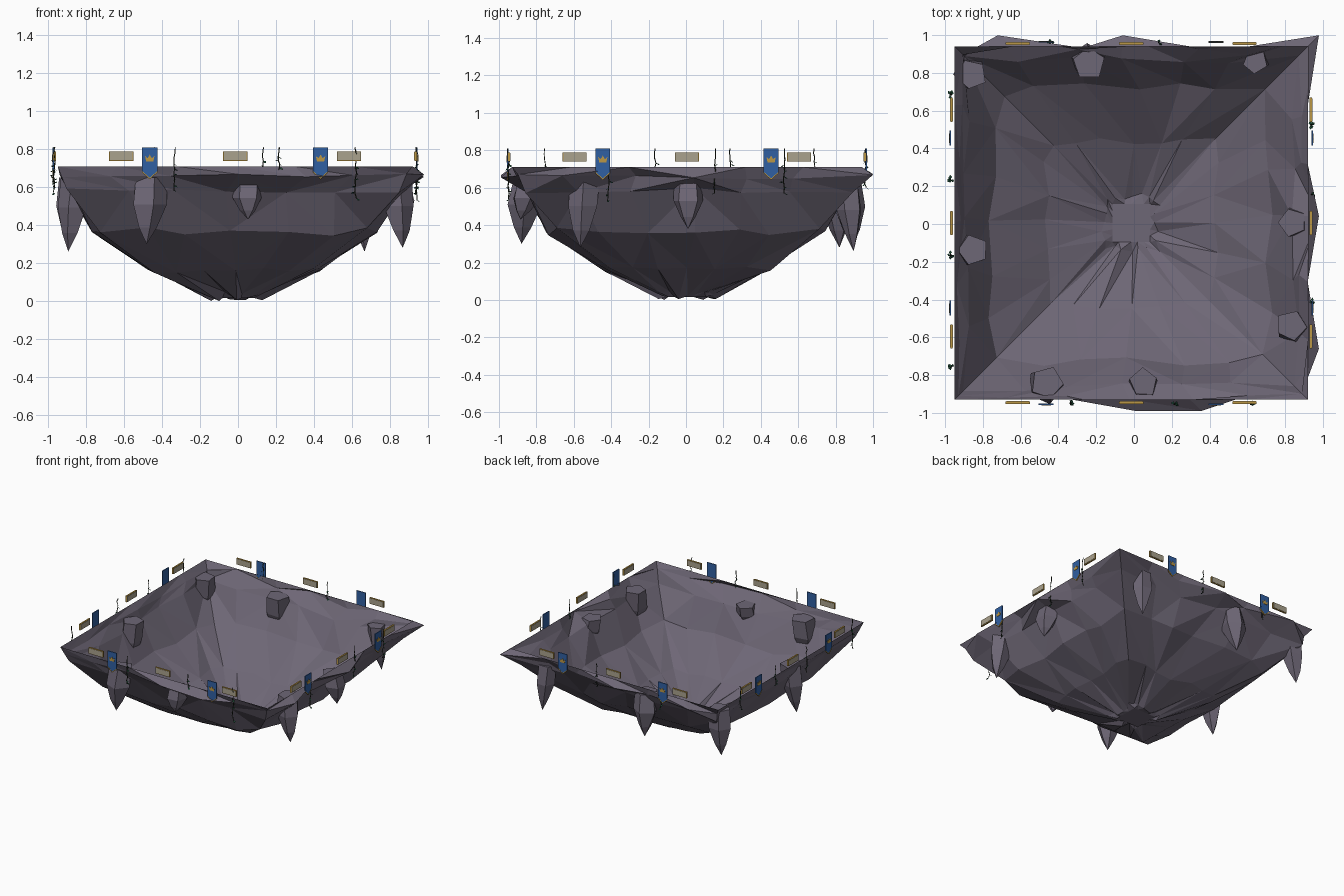
import bpy, bmesh, math, random
from mathutils import Matrix, Vector

random.seed(7)
old = bpy.data.objects.get("Cube")
if old:
    bpy.data.objects.remove(old, do_unlink=True)

CENTRE = Vector((-0.015, 0.005, 0))
HALF = 0.935
SEGS = 6


def material(name, rgb):
    m = bpy.data.materials.new(name)
    m.use_nodes = True
    m.diffuse_color = (*rgb, 1)
    bsdf = next(n for n in m.node_tree.nodes if n.type == 'BSDF_PRINCIPLED')
    bsdf.inputs["Base Color"].default_value = (*rgb, 1)
    bsdf.inputs["Roughness"].default_value = 0.9
    return m


ROCK = material("grey violet rock", (0.155, 0.135, 0.18))
BLUE = material("banner blue", (0.03, 0.115, 0.36))
GOLD = material("gold", (0.5, 0.31, 0.06))
STONE = material("pale stone", (0.40, 0.36, 0.27))
STEM = material("vine stem", (0.022, 0.03, 0.018))
LEAF = material("leaf green", (0.012, 0.07, 0.035))


def finish(bm, name, mat, matrix=Matrix(), fix=True):
    if fix:
        bmesh.ops.recalc_face_normals(bm, faces=bm.faces)
    me = bpy.data.meshes.new(name)
    bm.to_mesh(me)
    bm.free()
    me.materials.append(mat)
    ob = bpy.data.objects.new(name, me)
    ob.matrix_world = matrix
    bpy.context.collection.objects.link(ob)
    return ob


def side_matrix(side):
    # Frame of one rim side: local -y points outward, local x runs along the side
    return Matrix.Translation(CENTRE) @ Matrix.Rotation(side * math.pi / 2, 4, 'Z')


def slab(name, mat, outline, y_out, y_in, matrix):
    # Flat (x, z) outline given thickness along y
    bm = bmesh.new()
    a = [bm.verts.new((x, -y_out, z)) for x, z in outline]
    b = [bm.verts.new((x, -y_in, z)) for x, z in outline]
    n = len(outline)
    bm.faces.new(a)
    bm.faces.new(b[::-1])
    for i in range(n):
        j = (i + 1) % n
        bm.faces.new((a[j], a[i], b[i], b[j]))
    return finish(bm, name, mat, matrix)


def rect(x, z, w, h):
    return [(x - w / 2, z - h / 2), (x + w / 2, z - h / 2),
            (x + w / 2, z + h / 2), (x - w / 2, z + h / 2)]


# Rock bowl: stacked square rings, open at the top
# (half size, height, size jitter, height jitter, corner factor)
RINGS = [(HALF, 0.71, 0, 0, 1),
         (0.905, 0.66, 0.02, 0.015, 1),
         (0.87, 0.585, 0.025, 0.015, 1),
         (0.73, 0.365, 0.03, 0.025, 0.94),
         (0.44, 0.165, 0.025, 0.015, 0.97),
         (0.14, 0.025, 0.02, 0.025, 0.95),
         (0.1, 0.016, 0, 0, 1)]
BULGES = {3, 4, 7, 9, 12, 15, 17}   # rim points pushed outward


def square_point(k):
    side, step = divmod(k, SEGS)
    p = Vector((-1 + 2 * step / SEGS, -1, 0))
    return Matrix.Rotation(side * math.pi / 2, 3, 'Z') @ p


bm = bmesh.new()
rows = []
for level, (size, z, js, jz, corner) in enumerate(RINGS):
    row = []
    for k in range(4 * SEGS):
        s = size + random.uniform(-js, js)
        if k % SEGS == 0:
            s *= corner
        if level == 1 and k in BULGES:
            s = HALF * 1.063
        p = CENTRE + square_point(k) * s
        if k % SEGS and js:
            along = square_point(k // SEGS * SEGS + SEGS) - square_point(k // SEGS * SEGS)
            p += along * random.uniform(-0.045, 0.045) * size * 0.7
        p.z = max(0, z + random.uniform(-jz, jz))
        row.append(bm.verts.new(p))
    rows.append(row)
rows[5][1].co.z = 0
n = 4 * SEGS
for up, low in zip(rows, rows[1:]):
    for k in range(n):
        j = (k + 1) % n
        a, b, c, d = low[k], low[j], up[j], up[k]
        if random.random() < 0.5:
            bm.faces.new((a, b, c))
            bm.faces.new((a, c, d))
        else:
            bm.faces.new((a, b, d))
            bm.faces.new((b, c, d))
bm.faces.new(rows[-1][::-1])
finish(bm, "rock_bowl", ROCK, fix=False)

# Hanging rock spikes: (x, y, top z, tip z, radius)
SPIKES = [(-0.86, 0.79, 0.65, 0.28, 0.09), (-0.24, 0.85, 0.64, 0.29, 0.1),
          (0.64, 0.86, 0.63, 0.26, 0.075), (0.84, 0.01, 0.63, 0.38, 0.085),
          (0.83, -0.54, 0.65, 0.28, 0.09), (0.05, -0.84, 0.62, 0.43, 0.085),
          (-0.46, -0.84, 0.65, 0.3, 0.1), (-0.85, -0.14, 0.65, 0.26, 0.09)]
for x, y, top, tip, radius in SPIKES:
    bm = bmesh.new()
    turn = random.uniform(0, math.tau)
    lean = Vector((x, y, 0)).normalized() * 0.045
    rings = []
    for f, r in ((0, 0.9), (0.4, 0.95), (0.75, 0.5)):
        ring = []
        for i in range(5):
            a = turn + math.tau * i / 5
            rr = radius * r * random.uniform(0.92, 1.08)
            ring.append(bm.verts.new(Vector((x + rr * math.cos(a), y + rr * math.sin(a),
                                             top + (tip - top) * f)) + lean * f))
        rings.append(ring)
    point = bm.verts.new(Vector((x, y, tip)) + lean)
    bm.faces.new(rings[0])
    for i in range(5):
        j = (i + 1) % 5
        for up, low in zip(rings, rings[1:]):
            bm.faces.new((up[i], up[j], low[j], low[i]))
        bm.faces.new((rings[-1][i], rings[-1][j], point))
    finish(bm, "rock_spike", ROCK)

# Plaques and banners repeated along each side
CROWN = [(-0.019, -0.016), (0.019, -0.016), (0.025, 0.012), (0.011, 0.001),
         (0, 0.02), (-0.011, 0.001), (-0.025, 0.012)]
for side in range(4):
    m = side_matrix(side)
    for x in (-0.6, 0, 0.6):
        slab("plaque_frame", GOLD, rect(x, 0.764, 0.128, 0.05), 0.957, 0.945, m)
        slab("plaque_panel", STONE, rect(x, 0.764, 0.12, 0.042), 0.959, 0.943, m)
    for x in (-0.45, 0.45):
        w = 0.04
        slab("banner_cloth", BLUE,
             [(x - w, 0.81), (x - w, 0.685), (x, 0.65), (x + w, 0.685), (x + w, 0.81)],
             0.962, 0.955, m)
        slab("banner_trim", GOLD,
             [(x - w, 0.685), (x, 0.65), (x + w, 0.685), (x + w, 0.678),
              (x, 0.642), (x - w, 0.678)], 0.963, 0.954, m)
        slab("banner_crown", GOLD, [(x + a, 0.752 + b) for a, b in CROWN], 0.965, 0.961, m)

# Vines: (side, position along side, lowest z)
VINES = [(0, -0.32, 0.58), (0, 0.23, 0.67), (0, 0.635, 0.54),
         (1, 0.15, 0.57), (1, 0.52, 0.57), (1, -0.42, 0.53),
         (2, -0.145, 0.62), (2, 0.43, 0.6),
         (3, -0.68, 0.62), (3, -0.23, 0.64), (3, 0.17, 0.6), (3, 0.76, 0.57)]
for side, t, low in VINES:
    m = side_matrix(side)
    steps = 9
    pts = [Vector((t + random.uniform(-0.005, 0.005), -0.955 + random.uniform(-0.006, 0.006),
                   0.81 + (low - 0.81) * i / (steps - 1))) for i in range(steps)]
    cu = bpy.data.curves.new("vine_stem", 'CURVE')
    cu.dimensions = '3D'
    cu.bevel_depth = 0.003
    cu.bevel_resolution = 0
    cu.use_fill_caps = True
    sp = cu.splines.new('POLY')
    sp.points.add(steps - 1)
    for q, p in zip(sp.points, pts):
        q.co = (*p, 1)
    cu.materials.append(STEM)
    ob = bpy.data.objects.new("vine_stem", cu)
    ob.matrix_world = m
    bpy.context.collection.objects.link(ob)
    # Diamond leaves on the lower part
    bm = bmesh.new()
    for p in pts[3:]:
        a = random.uniform(0, math.tau)
        out = Vector((math.cos(a), math.sin(a) * 0.7, random.uniform(-0.7, 0.1))) * 0.021
        wide = Vector((-math.sin(a), math.cos(a), 0.5)) * 0.008
        bm.faces.new([bm.verts.new(v) for v in
                      (p, p + out / 2 + wide, p + out, p + out / 2 - wide)])
    finish(bm, "vine_leaves", LEAF, m)
